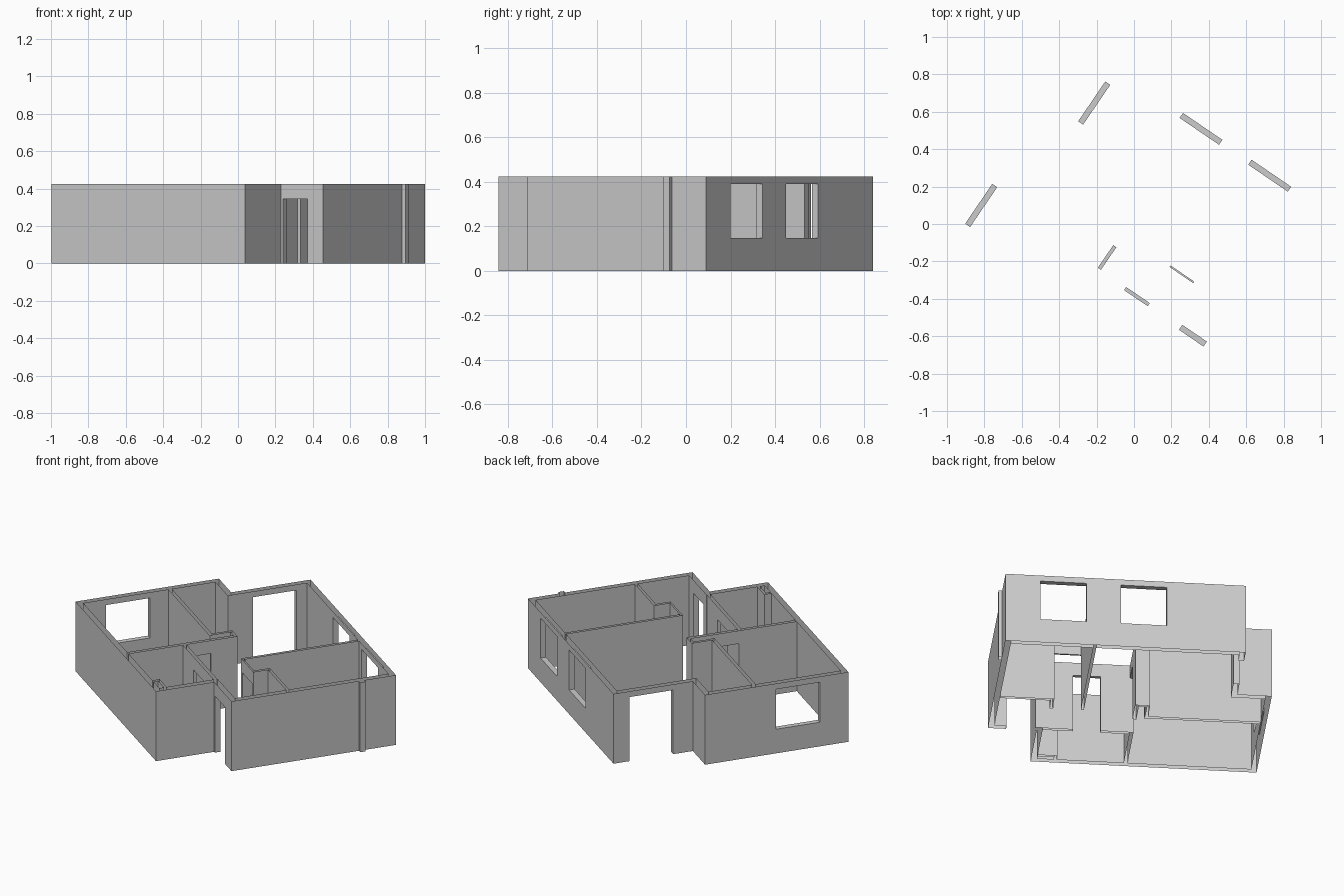
import bpy
import bmesh
import math
from mathutils import Matrix, Vector

cube = bpy.data.objects.get("Cube")
if cube:
    bpy.data.objects.remove(cube, do_unlink=True)

HEIGHT = 0.425
DOOR_TOP = 0.345
WINDOW_TOP = 0.39
SILL = 0.147
OUTER = 0.032
INNER = 0.02
TURN = Matrix.Rotation(math.radians(-34.28), 4, "Z")

# Plan lines of the outer shell, before the whole plan is turned
WEST, STEP, PORCH, EAST = -0.747, -0.556, 0.506, 0.776
SOUTH, ENTRY, NOTCH, NORTH = -0.675, -0.332, 0.17, 0.638


def rect(u0, u1, v0, v1, z0=0.0, z1=HEIGHT):
    return ((u0, v0, z0), (u1, v1, z1))


def along_u(v, u0, u1, thick):
    return rect(u0, u1, v, v + thick)


def along_v(u, v0, v1, thick):
    return rect(u, u + thick, v0, v1)


# Wall rectangles grouped by part
parts = {
    "outer_walls": [
        along_u(SOUTH, WEST, PORCH, OUTER),
        along_v(PORCH - OUTER, SOUTH, ENTRY + OUTER, OUTER),
        along_u(ENTRY, PORCH - OUTER, EAST, OUTER),
        along_v(EAST - OUTER, ENTRY, NORTH, OUTER),
        along_u(NORTH - OUTER, STEP, EAST, OUTER),
        along_v(STEP, NOTCH - OUTER, NORTH, OUTER),
        along_u(NOTCH - OUTER, WEST, STEP + OUTER, OUTER),
        along_v(WEST, SOUTH, NOTCH, OUTER),
    ],
    "bedroom_partitions": [
        along_u(-0.14, WEST, -0.07, INNER),
        along_v(-0.028, SOUTH, 0.0, INNER),
    ],
    "bathroom_partition": [along_u(-0.322, -0.028, PORCH, INNER)],
    "kitchen_partitions": [
        along_v(0.27, -0.083, NORTH, 0.016),
        along_u(-0.083, 0.27, 0.46, 0.01),
        along_v(0.444, -0.083, 0.02, 0.016),
        along_u(0.004, 0.444, EAST, 0.016),
    ],
    "hall_shaft": [
        along_v(-0.09, -0.14, 0.0, 0.015),
        along_u(-0.015, -0.09, -0.01, 0.015),
    ],
    "bathroom_shaft": [
        along_v(0.365, SOUTH, -0.6, 0.015),
        along_u(-0.615, 0.365, PORCH, 0.015),
    ],
    "outer_pilaster": [rect(EAST, EAST + 0.02, 0.42, 0.452)],
}


def door(u0, u1, v0, v1, top=DOOR_TOP):
    return rect(u0, u1, v0, v1, 0.0, top)


def window(u0, u1, v0, v1):
    return rect(u0, u1, v0, v1, SILL, WINDOW_TOP)


openings = [
    window(-0.118, 0.137, NORTH - OUTER, NORTH),
    window(0.326, 0.582, NORTH - OUTER, NORTH),
    window(WEST, WEST + OUTER, -0.507, -0.249),
    door(STEP, STEP + OUTER, 0.286, 0.543, WINDOW_TOP),  # balcony door
    door(0.517, 0.676, ENTRY, ENTRY + OUTER),            # entrance
    door(-0.028, -0.008, -0.302, -0.156),                # bedroom
    door(0.155, 0.308, -0.322, -0.302),                  # bathroom
    door(0.286, 0.44, -0.083, -0.073),                   # kitchen
]

# Cut the space into cells at every plan line
boxes = [b for group in parts.values() for b in group] + openings
cuts = [sorted({round(corner[a], 4) for b in boxes for corner in b})
        for a in range(3)]


def cells_of(box):
    spans = []
    for a in range(3):
        lo = cuts[a].index(round(box[0][a], 4))
        hi = cuts[a].index(round(box[1][a], 4))
        spans.append(range(lo, hi))
    return {(i, j, k) for i in spans[0] for j in spans[1] for k in spans[2]}


void = set().union(*(cells_of(b) for b in openings))
owner = {}
for part, group in parts.items():
    for box in group:
        for cell in cells_of(box) - void:
            owner.setdefault(cell, part)

plaster = bpy.data.materials.new("grey_plaster")
plaster.use_nodes = True
GREY = (0.6, 0.6, 0.6, 1.0)
plaster.diffuse_color = GREY
plaster.node_tree.nodes["Principled BSDF"].inputs["Base Color"].default_value = GREY


def skin(bm, cell):
    """Add the faces of a cell that meet open air; wall tops and feet stay open."""
    for axis in range(3):
        for side in (0, 1):
            near = list(cell)
            near[axis] += 2 * side - 1
            if tuple(near) in owner:
                continue
            if axis == 2 and not 0 <= near[2] < len(cuts[2]) - 1:
                continue
            b, c = (axis + 1) % 3, (axis + 2) % 3
            ring = []
            for db, dc in ((0, 0), (1, 0), (1, 1), (0, 1)):
                p = Vector()
                p[axis] = cuts[axis][cell[axis] + side]
                p[b] = cuts[b][cell[b] + db]
                p[c] = cuts[c][cell[c] + dc]
                ring.append(bm.verts.new(p))
            bm.faces.new(ring if side else ring[::-1])


# One object for each part, merged into clean flat faces
for part in parts:
    bm = bmesh.new()
    for cell in sorted(c for c in owner if owner[c] == part):
        skin(bm, cell)
    bmesh.ops.remove_doubles(bm, verts=bm.verts, dist=0.0001)
    bmesh.ops.dissolve_limit(bm, angle_limit=math.radians(1),
                             verts=bm.verts, edges=bm.edges)
    bm.transform(TURN)
    mesh = bpy.data.meshes.new(part)
    bm.to_mesh(mesh)
    bm.free()
    mesh.materials.append(plaster)
    bpy.context.collection.objects.link(bpy.data.objects.new(part, mesh))
